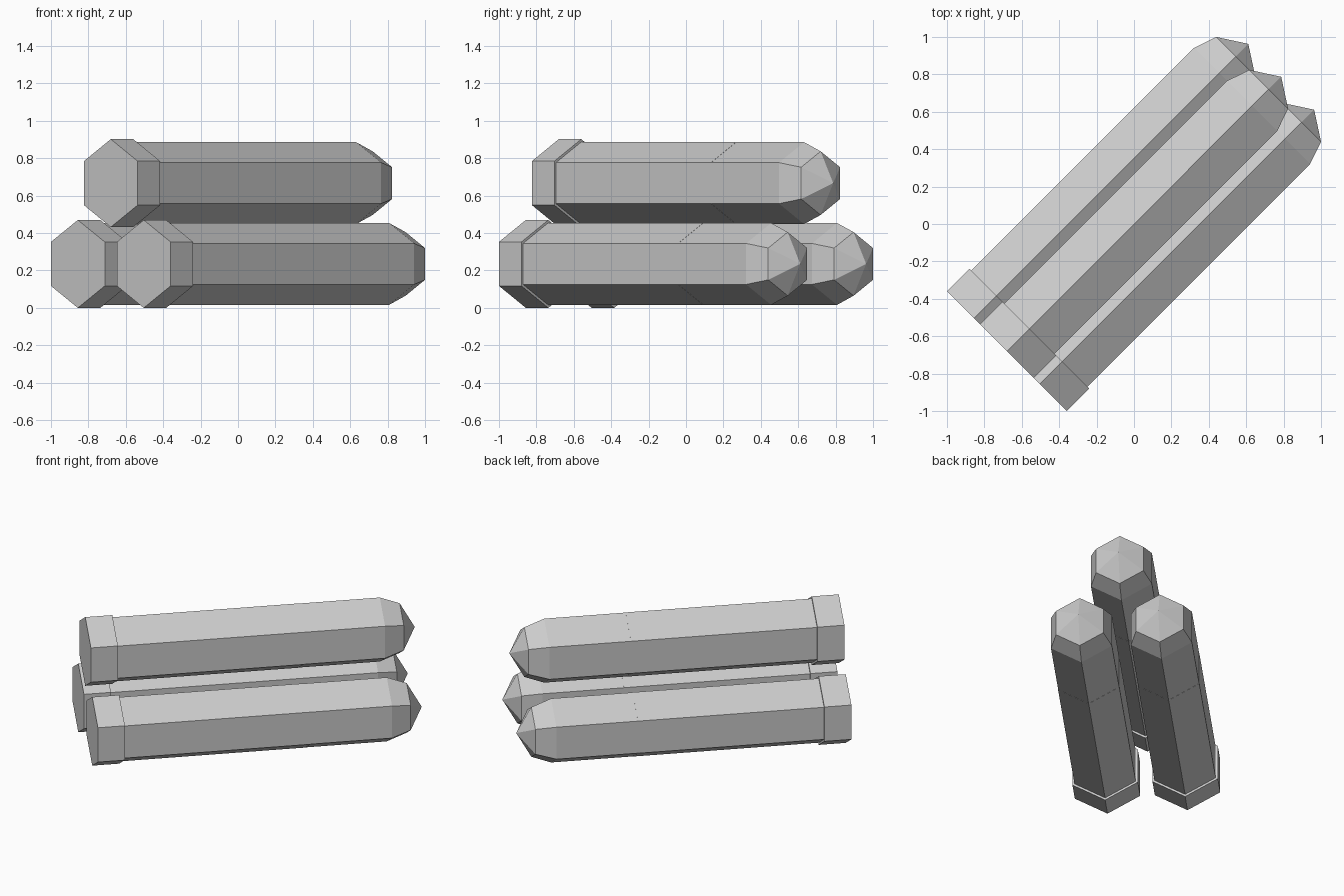
import bpy, bmesh, math
from mathutils import Vector

if "Cube" in bpy.data.objects:
    bpy.data.objects.remove(bpy.data.objects["Cube"])

S = math.sqrt(0.5)
AXIS = Vector((S, S, 0))      # direction the rounds point
SIDE = Vector((S, -S, 0))     # sideways across the stack
UP = Vector((0, 0, 1))

grey = bpy.data.materials.new("light grey")
grey.diffuse_color = (0.6, 0.6, 0.6, 1)
grey.use_nodes = True
grey.node_tree.nodes["Principled BSDF"].inputs["Base Color"].default_value = grey.diffuse_color


def hex_lathe(name, profile, v, z):
    """Six-sided solid through (position, radius) stations; radius 0 is a point."""
    bm = bmesh.new()
    rings = []
    for u, r in profile:
        c = AXIS * u + SIDE * v + UP * z
        if r == 0:
            rings.append([bm.verts.new(c)])
            continue
        angles = [math.radians(90 + 60 * i) for i in range(6)]
        rings.append([bm.verts.new(c + SIDE * (r * math.cos(a)) + UP * (r * math.sin(a)))
                      for a in angles])
    for a, b in zip(rings, rings[1:]):
        for i in range(6):
            j = (i + 1) % 6
            if len(b) == 1:
                bm.faces.new((a[i], a[j], b[0]))
            else:
                bm.faces.new((a[i], a[j], b[j], b[i]))
    for ring in (rings[0], rings[-1]):
        if len(ring) == 6:
            bm.faces.new(ring)
    bmesh.ops.recalc_face_normals(bm, faces=bm.faces)
    me = bpy.data.meshes.new(name)
    bm.to_mesh(me)
    bm.free()
    me.materials.append(grey)
    ob = bpy.data.objects.new(name, me)
    bpy.context.collection.objects.link(ob)


# Three rounds: two side by side, one resting on top
for label, v, z in (("left", -0.249, 0.235), ("right", 0.249, 0.235), ("top", 0.0, 0.667)):
    # wider rim at the rear
    hex_lathe(label + "_rim", [(-0.962, 0.235), (-0.792, 0.235)], v, z)
    # long casing
    hex_lathe(label + "_casing", [(-0.792, 0.22), (0.38, 0.22)], v, z)
    # pointed head
    hex_lathe(label + "_head", [(0.38, 0.219), (0.893, 0.219), (1.018, 0.17), (1.113, 0)], v, z)
